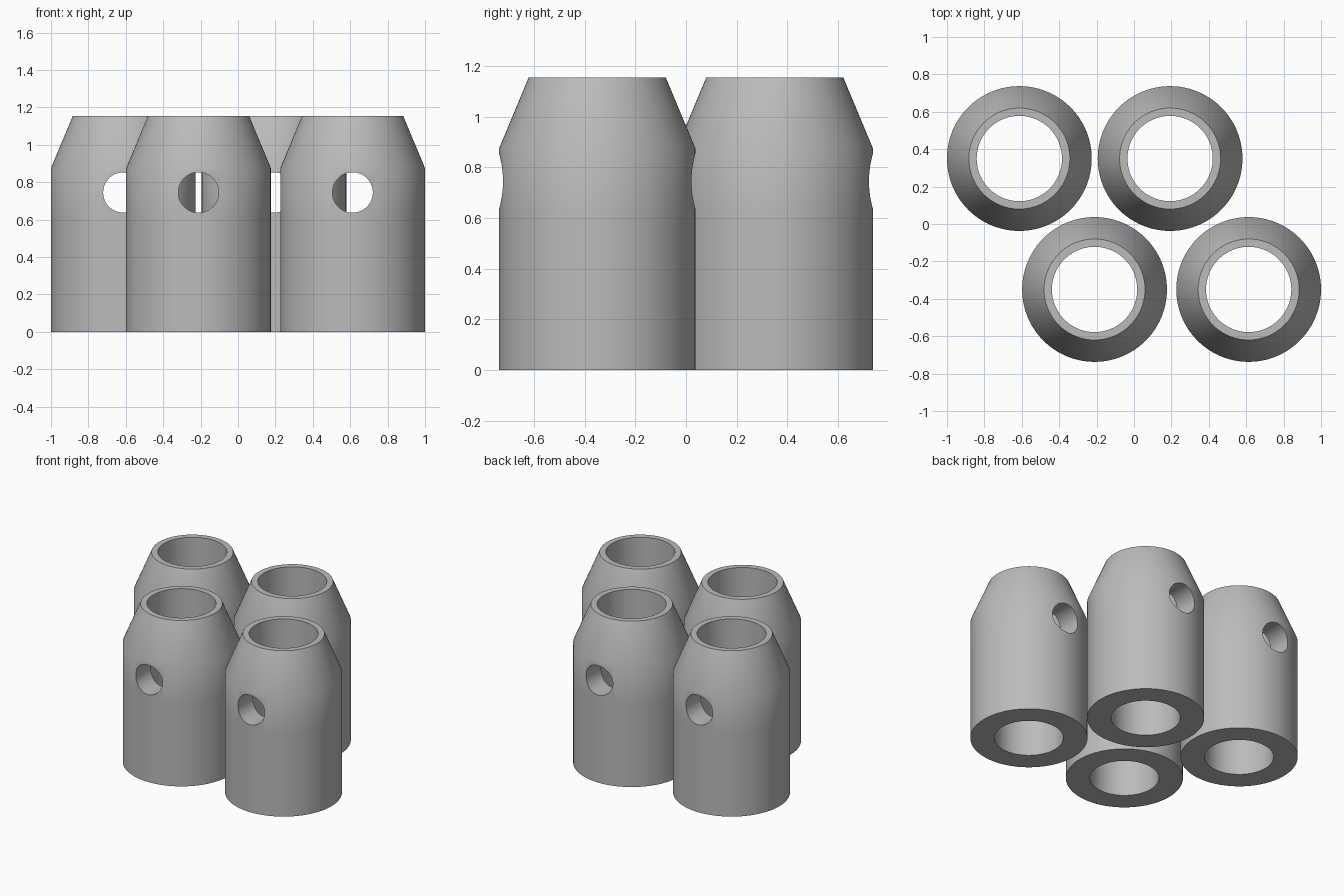
import bpy, bmesh, math

if "Cube" in bpy.data.objects:
    bpy.data.objects.remove(bpy.data.objects["Cube"])

SIDES = 96
HOLE_Z, HOLE_R = 0.745, 0.108

grey = bpy.data.materials.new("mid grey")
grey.diffuse_color = (0.5, 0.5, 0.5, 1)
grey.use_nodes = True
grey.node_tree.nodes["Principled BSDF"].inputs["Base Color"].default_value = grey.diffuse_color

# closed wall section (radius, height) turned around the vertical axis
SECTION = [(0.228, 0), (0.387, 0), (0.387, 0.6), (0.387, 0.875),
           (0.27, 1.155), (0.228, 1.155)]


def turned_sleeve(name):
    bm = bmesh.new()
    rings = []
    for r, z in SECTION:
        rings.append([bm.verts.new((r * math.cos(a), r * math.sin(a), z))
                      for a in (2 * math.pi * i / SIDES for i in range(SIDES))])
    for k, low in enumerate(rings):
        high = rings[(k + 1) % len(rings)]
        for i in range(SIDES):
            j = (i + 1) % SIDES
            bm.faces.new((low[i], low[j], high[j], high[i]))
    bmesh.ops.recalc_face_normals(bm, faces=bm.faces)
    mesh = bpy.data.meshes.new(name)
    bm.to_mesh(mesh)
    bm.free()
    mesh.materials.append(grey)
    obj = bpy.data.objects.new(name, mesh)
    bpy.context.collection.objects.link(obj)
    return obj


# first sleeve with a cross hole drilled front to back
sleeve = turned_sleeve("sleeve_1")
bpy.ops.mesh.primitive_cylinder_add(vertices=48, radius=HOLE_R, depth=1.2,
                                    location=(0, 0, HOLE_Z),
                                    rotation=(math.pi / 2, 0, 0))
drill = bpy.context.object
drill.name = "cross_hole_cutter"
drill.hide_render = True
drill.data.materials.append(grey)

cut = sleeve.modifiers.new("cross hole", 'BOOLEAN')
cut.operation = 'DIFFERENCE'
cut.solver = 'EXACT'
cut.object = drill
bpy.ops.object.select_all(action='DESELECT')
sleeve.select_set(True)
bpy.context.view_layer.objects.active = sleeve
bpy.ops.object.modifier_apply(modifier=cut.name)
bpy.data.objects.remove(drill)
bpy.ops.object.shade_smooth_by_angle(angle=math.radians(30))

# four sleeves in two staggered rows
SPOTS = [(-0.613, 0.35), (0.193, 0.35), (-0.211, -0.35), (0.613, -0.35)]
for n, (x, y) in enumerate(SPOTS, 1):
    obj = sleeve
    if n > 1:
        obj = bpy.data.objects.new(f"sleeve_{n}", sleeve.data)
        bpy.context.collection.objects.link(obj)
    obj.location = (x, y, 0)
